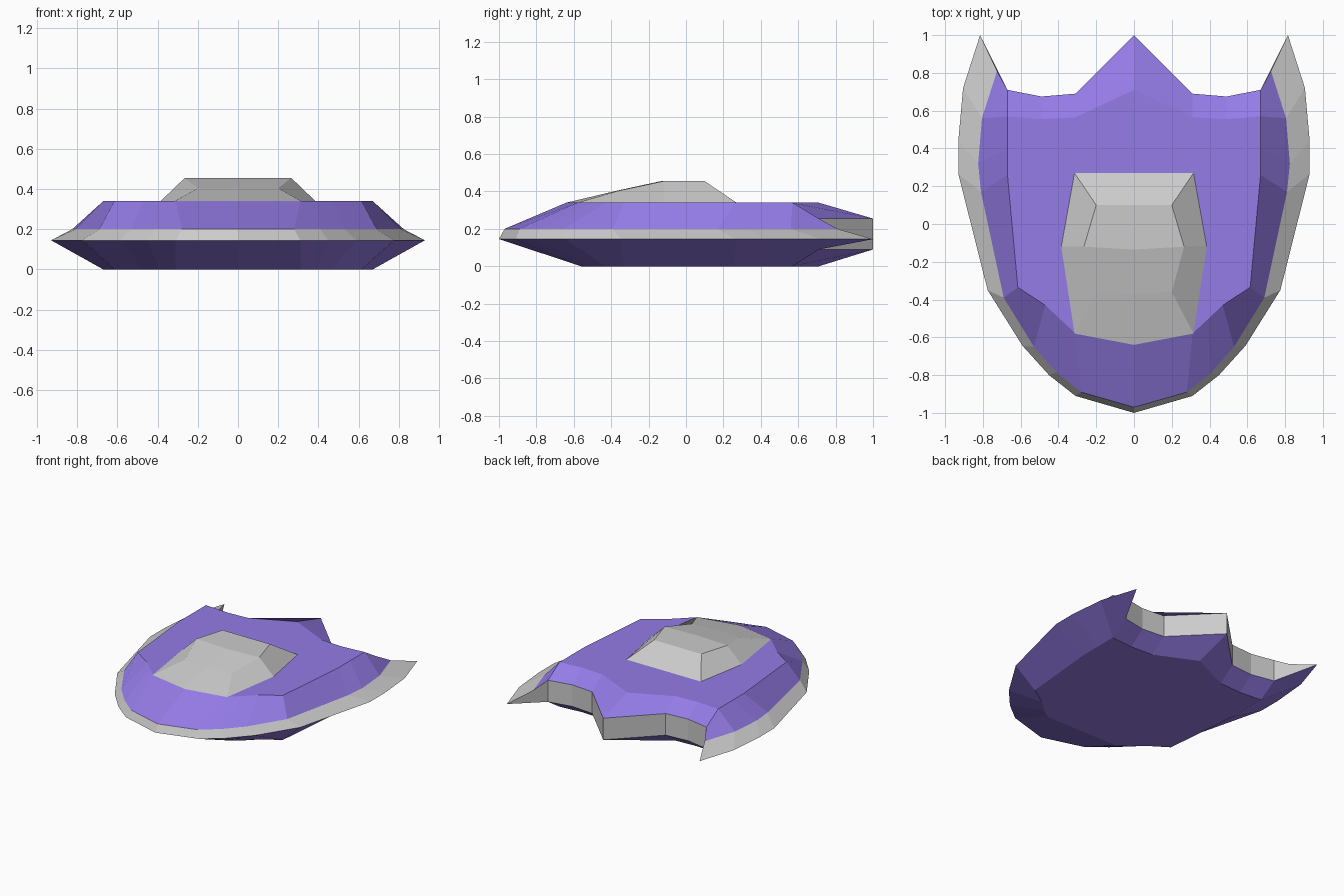
import bpy, bmesh
from mathutils import Vector

if "Cube" in bpy.data.objects:
    bpy.data.objects.remove(bpy.data.objects["Cube"])

purple = bpy.data.materials.new("purple")
purple.diffuse_color = (0.30, 0.20, 0.80, 1)
purple.use_nodes = True
purple.node_tree.nodes["Principled BSDF"].inputs["Base Color"].default_value = purple.diffuse_color


def at(z, pts):
    return [(x, y, z) for x, y in pts]


def strip(a, b):
    return [(a[i], a[i + 1], b[i + 1], b[i]) for i in range(len(a) - 1)]


def half_part(name, faces, ref, mat=None):
    """Right half from faces, turned away from ref, then mirrored."""
    bm = bmesh.new()
    for f in faces:
        bm.faces.new([bm.verts.new(p) for p in f])
    bmesh.ops.remove_doubles(bm, verts=bm.verts, dist=0.0005)
    bm.normal_update()
    for f in bm.faces:
        if f.normal.dot(f.calc_center_median() - Vector(ref)) < 0:
            f.normal_flip()
    me = bpy.data.meshes.new(name)
    bm.to_mesh(me)
    bm.free()
    ob = bpy.data.objects.new(name, me)
    bpy.context.collection.objects.link(ob)
    if mat:
        me.materials.append(mat)
    ob.modifiers.new("mirror", "MIRROR").use_axis[0] = True
    return ob


# Outlines, nose to stern, right half
rim = at(0.145, [(0, -1), (.31, -.91), (.45, -.80), (.59, -.645), (.775, -.35),
                 (.93, .265), (.93, .44), (.905, .72), (.815, 1)])
shoulder = at(0.2, [(0, -.97), (.28, -.89), (.41, -.785), (.53, -.65), (.69, -.39),
                    (.81, .17), (.825, .32), (.805, .56), (.725, .81)])
deck_side = [(.31, -.58), (.39, -.505), (.47, -.43), (.615, -.335),
             (.67, .26), (.67, .40), (.67, .57)]
deck = at(0.34, [(0, -.64)] + deck_side)
belly = at(0, [(0, -.56), (.31, -.56)] + deck_side[1:])
stern_in = [(.67, .57), (.49, .555), (.31, .565), (0, .71)]
stern_out = [(.67, .71), (.49, .675), (.31, .69), (0, 1)]
stern_top, stern_low = at(.255, stern_out), at(.09, stern_out)

# Upper hull: flat deck, side slopes, stern slope
upper = strip(shoulder, deck + stern_top[:1])
upper += strip(at(.34, stern_in), stern_top)
upper.append(deck + at(.34, stern_in[1:]))
half_part("upper_hull", upper, (0, 0, .17), purple)

# Lower hull
lower = strip(rim, belly + stern_low[:1])
lower += strip(at(0, stern_in), stern_low)
lower.append(belly + at(0, stern_in[1:]))
half_part("lower_hull", lower, (0, 0, .17), purple)

# Grey rim band and stern wall
half_part("rim_band", strip(rim, shoulder), (0, 0, 0))
wall = strip(stern_top, stern_low)
wall.append((rim[-1], shoulder[-1], stern_top[0], stern_low[0]))
half_part("stern_wall", wall, (.7, -1, .17))

# Cabin: base ring, roof edge and centre line, stern to nose
base = at(.34, [(0, .27), (.315, .27), (.385, -.12), (.315, -.58), (0, -.64)])
roof = [(0, .10, .455), (.2, .10, .455), (.265, -.12, .455),
        (.2, -.36, .404), (0, -.37, .404)]
mid = (0, -.135, .455)
cabin = strip(base, roof)
cabin += [(roof[0], roof[1], roof[2], mid), (mid, roof[2], roof[3], roof[4])]
half_part("cabin", cabin, (0, -.15, .34))
